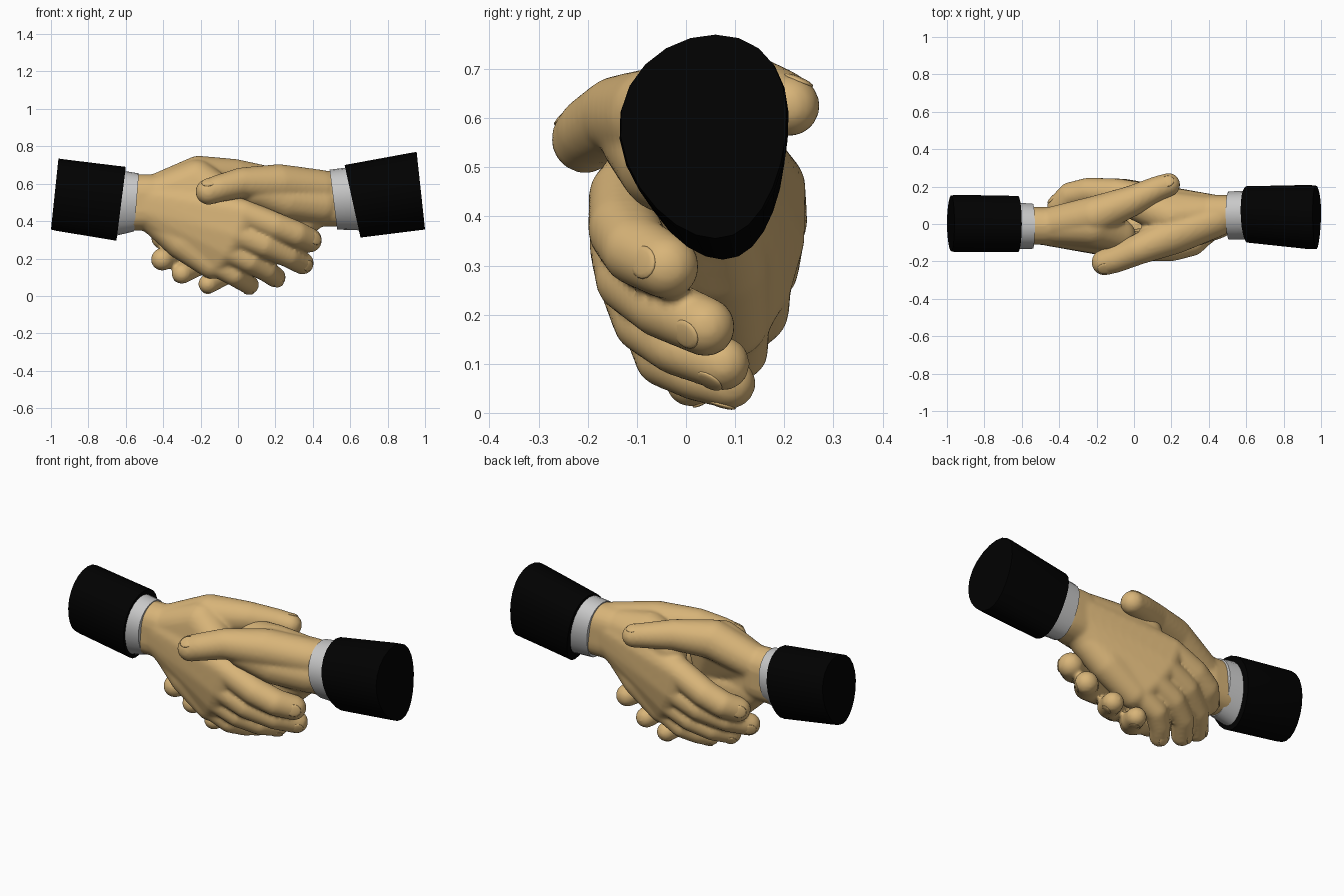
import bpy, bmesh, math
from mathutils import Vector, Matrix

if "Cube" in bpy.data.objects:
    bpy.data.objects.remove(bpy.data.objects["Cube"])


def material(name, rgb):
    m = bpy.data.materials.new(name)
    m.diffuse_color = (*rgb, 1)
    m.use_nodes = True
    m.node_tree.nodes["Principled BSDF"].inputs["Base Color"].default_value = m.diffuse_color
    return m


SKIN = material("skin", (0.69, 0.46, 0.19))
BLACK = material("black cloth", (0.0003, 0.0003, 0.0003))
WHITE = material("cuff grey", (0.58, 0.58, 0.58))


def finish(name, bm, mat):
    bmesh.ops.recalc_face_normals(bm, faces=bm.faces)
    me = bpy.data.meshes.new(name)
    bm.to_mesh(me)
    bm.free()
    me.materials.append(mat)
    ob = bpy.data.objects.new(name, me)
    bpy.context.collection.objects.link(ob)
    return ob


def hull(bm, balls):
    """Closed skin stretched over several balls (x, y, z, radius)."""
    part = bmesh.new()
    for x, y, z, r in balls:
        bmesh.ops.create_icosphere(part, subdivisions=3, radius=r,
                                   matrix=Matrix.Translation((x, y, z)))
    res = bmesh.ops.convex_hull(part, input=part.verts)
    junk = {e for e in res["geom_interior"] + res["geom_unused"]
            if isinstance(e, bmesh.types.BMVert)}
    bmesh.ops.delete(part, geom=list(junk), context='VERTS')
    me = bpy.data.meshes.new("temp")
    part.to_mesh(me)
    part.free()
    bm.from_mesh(me)
    bpy.data.meshes.remove(me)


# Four fingers, knuckle to tip: x, y, z, radius
FINGERS = [
    [(.03, -.122, .44, .077), (.20, -.125, .372, .075), (.31, -.10, .33, .072), (.383, -.04, .298, .067)],
    [(-.01, -.122, .335, .075), (.14, -.115, .272, .070), (.27, -.05, .215, .064), (.345, .04, .175, .061)],
    [(-.06, -.10, .245, .071), (.06, -.085, .185, .064), (.15, -.02, .135, .059), (.20, .075, .10, .056)],
    [(-.12, -.06, .17, .066), (-.02, -.045, .112, .060), (.03, .02, .08, .056), (.06, .09, .060, .053)],
]
# Wrist end of each palm ray, plus the wrist stub
WRIST = [(-.47, -.01, .56, .09), (-.47, -.015, .52, .1), (-.47, -.015, .46, .1), (-.45, -.01, .41, .085)]
STUB = [(-.58, -.01, .55, .1), (-.58, -.01, .45, .1), (-.47, -.01, .55, .1), (-.47, -.01, .45, .1)]
# Web between thumb and first finger, and heel under the little finger
WEB = [(-.42, -.01, .55, .1), (-.22, -.01, .62, .11), (-.08, -.06, .54, .09), (-.1, -.07, .42, .085)]
HEEL = [(-.42, -.01, .39, .088), (-.30, -.03, .285, .092), (-.14, -.045, .17, .08), (-.15, -.06, .35, .09)]
THUMB_LEFT = [(-.43, .0, .56, .095), (-.21, .045, .645, .105), (-.02, .12, .65, .083),
              (.12, .187, .635, .068), (.185, .21, .625, .063)]
THUMB_RIGHT = [(.44, .03, .575, .1), (.22, -.055, .60, .105), (.02, -.137, .605, .082),
               (-.1, -.188, .575, .074), (-.158, -.205, .557, .070)]


def turned(balls):
    """Half turn about z, for the opposite hand."""
    return [(-x - .06, .045 - y, z + .02, r) for x, y, z, r in balls]


def nail(side, i, a, b):
    """Thin nail lying on the outer side of a fingertip."""
    p, tip = Vector(a[:3]), Vector(b[:3])
    d = (tip - p).normalized()
    out = tip - Vector((0, .02, .35))
    n = (out - d * out.dot(d)).normalized()
    s = d.cross(n)
    c = tip + n * b[3] * .88 - d * b[3] * .1
    m = Matrix((d, s, n)).transposed().to_4x4()
    m = Matrix.Translation(c) @ m @ Matrix.Diagonal((b[3] * .58, b[3] * .5, b[3] * .12, 1))
    bm = bmesh.new()
    bmesh.ops.create_uvsphere(bm, u_segments=16, v_segments=8, radius=1, matrix=m)
    for f in bm.faces:
        f.smooth = True
    finish(f"{side}_nail_{i}", bm, SKIN)


def hand(side, thumb, place):
    bm = bmesh.new()
    fingers = [place(f) for f in FINGERS]
    wrist = place(WRIST)
    web = place(WEB)
    if side == "right":
        web[1] = (.2, .04, .58, .11)
        # this hand's first finger is shorter, its last two are tucked further back
        for f, dx, dy, dz in ((fingers[0], .045, .01, -.005), (fingers[2], -.04, .048, 0),
                              (fingers[3], -.04, .055, -.016)):
            for k in (1, 2, 3):
                x, y, z, r = f[k]
                f[k] = (x + dx * k / 3, y + dy * k / 3, z + dz * k / 3, r)
        # base of the thumb
        hull(bm, [(.44, .03, .49, .11), (.26, -.035, .51, .105), (.1, -.085, .56, .09)])
    # palm
    for i in range(3):
        hull(bm, [wrist[i], wrist[i + 1], fingers[i][0], fingers[i + 1][0]])
    for part in (place(STUB), web, place(HEEL)):
        hull(bm, part)
    # fingers and thumb
    for i, chain in enumerate(fingers + [thumb]):
        for a, b in zip(chain, chain[1:]):
            hull(bm, [a, b])
        nail(side, i + 1, chain[-2], chain[-1])
    ob = finish(f"{side}_hand", bm, SKIN)
    # blend all the parts into one smooth skin
    rm = ob.modifiers.new("blend", 'REMESH')
    rm.mode = 'VOXEL'
    rm.voxel_size = .01
    rm.use_smooth_shade = True
    sm = ob.modifiers.new("soften", 'SMOOTH')
    sm.factor = .5
    sm.iterations = 9


def tube(name, rings, mat, sides=24, skew=0):
    """Capped egg-section tube; ring = top (x, z), bottom (x, z), y centre, half width."""
    bm = bmesh.new()
    loops = []
    for tx, tz, bx, bz, yc, hw in rings:
        loop = []
        for k in range(sides):
            t = math.tau * k / sides
            h = (math.sin(t) + 1) / 2
            y = yc + hw * math.cos(t) * (1 + .14 * math.sin(t)) + skew * math.sin(t) ** 2
            loop.append(bm.verts.new((bx + (tx - bx) * h, y, bz + (tz - bz) * h)))
        loops.append(loop)
    for a, b in zip(loops, loops[1:]):
        for k in range(sides):
            j = (k + 1) % sides
            bm.faces.new((a[k], a[j], b[j], b[k]))
    bm.faces.new(loops[0])
    bm.faces.new(loops[-1])
    ob = finish(name, bm, mat)
    bpy.context.view_layer.objects.active = ob
    ob.select_set(True)
    bpy.ops.object.shade_smooth_by_angle(angle=math.radians(35))
    ob.select_set(False)


hand("left", THUMB_LEFT, list)
hand("right", THUMB_RIGHT, turned)

# jacket sleeves
tube("left_sleeve", [(-.96, .735, -1.0, .355, .003, .148), (-.945, .732, -.97, .348, .003, .153),
                     (-.60, .69, -.65, .295, 0, .15)], BLACK)
tube("right_sleeve", [(.955, .77, 1.0, .355, .035, .168), (.93, .766, .95, .349, .036, .171),
                      (.57, .70, .655, .312, .05, .15)], BLACK, skew=.025)
# shirt cuffs
tube("left_cuff", [(-.62, .67, -.66, .32, -.01, .125), (-.53, .655, -.555, .345, -.012, .12)], WHITE)
tube("right_cuff", [(.595, .688, .67, .35, .047, .130), (.49, .675, .53, .355, .045, .128)], WHITE, skew=.015)
